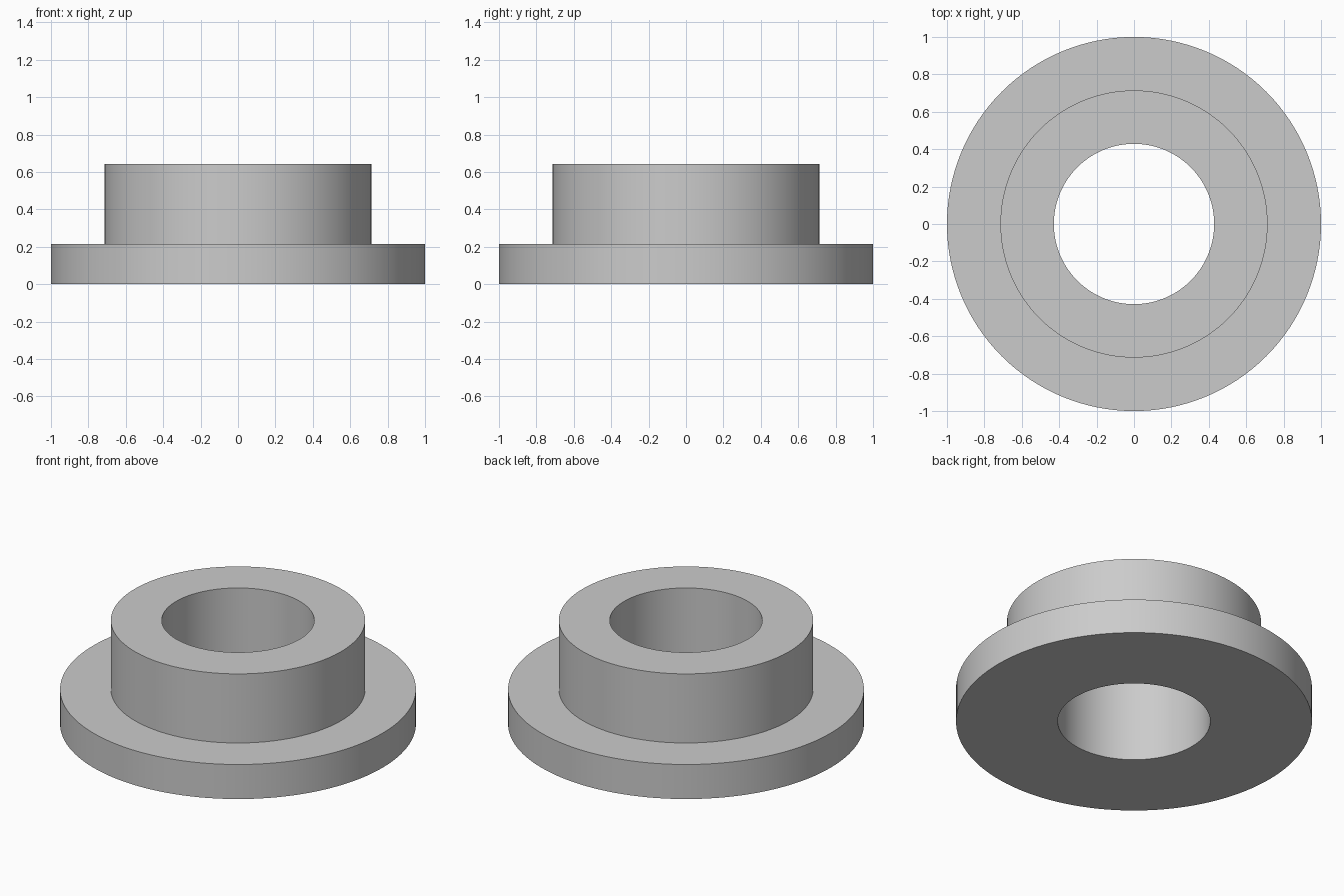
import bpy
import bmesh
import math

cube = bpy.data.objects.get("Cube")
if cube:
    bpy.data.objects.remove(cube, do_unlink=True)

SEGMENTS = 128
UNIT = 1 / 14  # design module: all dimensions are whole multiples of it

# Plain grey material
grey = bpy.data.materials.new("plain_grey")
grey.use_nodes = True
colour = (0.6, 0.6, 0.6, 1)
grey.diffuse_color = colour
grey.node_tree.nodes["Principled BSDF"].inputs["Base Color"].default_value = colour


def lathe(name, profile, material):
    """Spin a closed (radius, height) profile around the z axis."""
    bm = bmesh.new()
    verts = [bm.verts.new((r * UNIT, 0, z * UNIT)) for r, z in profile]
    edges = [bm.edges.new((a, b)) for a, b in zip(verts, verts[1:] + verts[:1])]
    bmesh.ops.spin(bm, geom=verts + edges, cent=(0, 0, 0), axis=(0, 0, 1),
                   angle=math.tau, steps=SEGMENTS, use_merge=True)
    bmesh.ops.remove_doubles(bm, verts=bm.verts, dist=1e-5)
    bmesh.ops.recalc_face_normals(bm, faces=bm.faces)
    mesh = bpy.data.meshes.new(name)
    bm.to_mesh(mesh)
    bm.free()
    mesh.materials.append(material)
    obj = bpy.data.objects.new(name, mesh)
    bpy.context.collection.objects.link(obj)
    bpy.ops.object.select_all(action="DESELECT")
    obj.select_set(True)
    bpy.context.view_layer.objects.active = obj
    bpy.ops.object.shade_smooth_by_angle(angle=math.radians(30))
    return obj


# Flange, sleeve and through bore as one stepped ring
lathe("flanged_bushing",
      [(6, 0), (14, 0), (14, 3), (10, 3), (10, 9), (6, 9)], grey)
